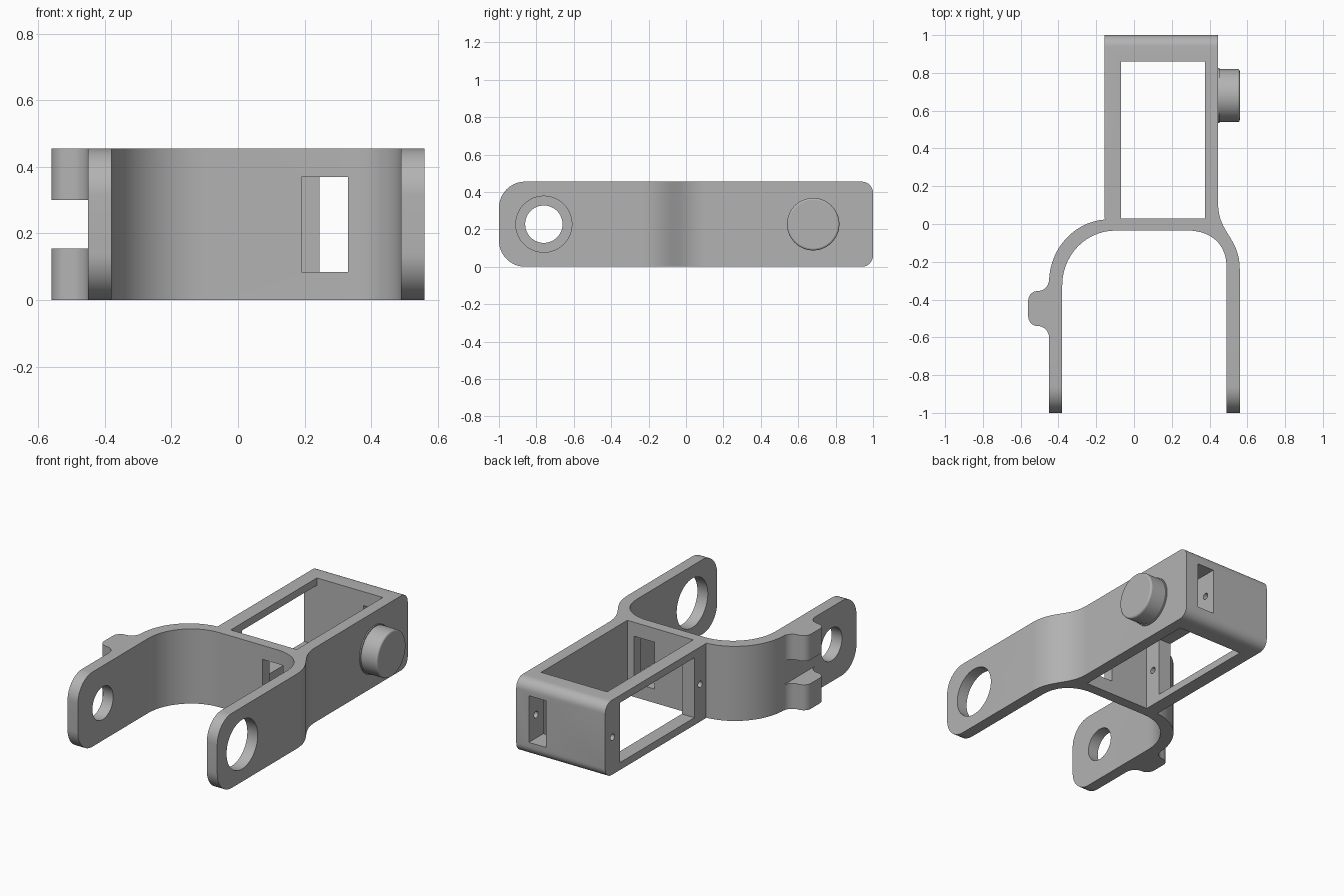
import bpy, bmesh, math
from mathutils import Matrix, Vector

if "Cube" in bpy.data.objects:
    bpy.data.objects.remove(bpy.data.objects["Cube"], do_unlink=True)

HEIGHT = 0.455
MID = HEIGHT / 2

grey = bpy.data.materials.new("matte grey")
grey.use_nodes = True
grey.diffuse_color = (0.45, 0.45, 0.45, 1)
grey.node_tree.nodes["Principled BSDF"].inputs["Base Color"].default_value = (0.45, 0.45, 0.45, 1)


def make(name, bm, helper=False):
    bmesh.ops.recalc_face_normals(bm, faces=bm.faces)
    mesh = bpy.data.meshes.new(name)
    bm.to_mesh(mesh)
    bm.free()
    mesh.materials.append(grey)
    ob = bpy.data.objects.new(name, mesh)
    bpy.context.scene.collection.objects.link(ob)
    if helper:
        ob.hide_render = True
        ob.display_type = 'WIRE'
    return ob


def prism(name, points, depth, place=lambda a, b: (a, b, 0), helper=False):
    """Extrude a closed outline along the given depth vector."""
    bm = bmesh.new()
    face = bm.faces.new([bm.verts.new(place(a, b)) for a, b in points])
    ext = bmesh.ops.extrude_face_region(bm, geom=[face])
    moved = [g for g in ext["geom"] if isinstance(g, bmesh.types.BMVert)]
    bmesh.ops.translate(bm, verts=moved, vec=depth)
    return make(name, bm, helper)


def box(name, x, y, z):
    return prism(name, [(x[0], y[0]), (x[1], y[0]), (x[1], y[1]), (x[0], y[1])],
                 (0, 0, z[1] - z[0]), lambda a, b: (a, b, z[0]), True)


def rod(name, r, x, y, helper=True, steps=48):
    bm = bmesh.new()
    m = Matrix.Translation(((x[0] + x[1]) / 2, y, MID)) @ Matrix.Rotation(math.pi / 2, 4, 'Y')
    bmesh.ops.create_cone(bm, cap_ends=True, segments=steps, radius1=r, radius2=r,
                          depth=x[1] - x[0], matrix=m)
    return make(name, bm, helper)


def arc(cx, cy, rx, ry, start, end, steps=14):
    angles = [math.radians(start + (end - start) * i / steps) for i in range(steps + 1)]
    return [(cx + rx * math.cos(a), cy + ry * math.sin(a)) for a in angles]


def bezier(p0, p1, p2, p3, steps=16):
    p0, p1, p2, p3 = map(Vector, (p0, p1, p2, p3))
    out = []
    for i in range(steps + 1):
        t = i / steps
        u = 1 - t
        out.append(tuple(p0 * u**3 + p1 * 3 * u * u * t + p2 * 3 * u * t * t + p3 * t**3))
    return out


def boolean(target, tool, operation='DIFFERENCE'):
    mod = target.modifiers.new(tool.name, 'BOOLEAN')
    mod.operation = operation
    mod.solver = 'EXACT'
    mod.object = tool


# Plan outline: frame, fork arms and the rounded clip tab
outline = [(-0.155, 1), (-0.155, 0.03)]
outline += arc(-0.13, -0.31, 0.32, 0.335, 94, 180)
outline += arc(-0.51, -0.295, 0.06, 0.06, 0, -90, 8)
outline += arc(-0.51, -0.405, 0.05, 0.05, 90, 180, 8)
outline += arc(-0.51, -0.49, 0.05, 0.05, 180, 270, 8)
outline += arc(-0.51, -0.60, 0.06, 0.06, 90, 0, 8)
outline += [(-0.45, -1), (-0.38, -1)]
outline += arc(-0.10, -0.325, 0.28, 0.29, 180, 90)
outline += bezier((0.30, -0.035), (0.39, -0.04), (0.49, -0.09), (0.49, -0.23))
outline += [(0.49, -1), (0.56, -1)]
outline += bezier((0.56, -0.24), (0.56, -0.07), (0.445, -0.05), (0.445, 0.11))
outline += [(0.445, 1)]
bracket = prism("fork_bracket", outline, (0, 0, HEIGHT))

# Rounded side silhouette trims the arm tips and the rear edges
side = arc(-0.86, 0.14, 0.14, 0.14, 180, 270) + arc(0.94, 0.06, 0.06, 0.06, 270, 360, 8)
side += arc(0.94, HEIGHT - 0.06, 0.06, 0.06, 0, 90, 8)
side += arc(-0.86, HEIGHT - 0.14, 0.14, 0.14, 90, 180)
boolean(bracket, prism("side_trim", side, (2, 0, 0), lambda a, b: (-1, a, b), True), 'INTERSECT')

# Openings, slots, pivot holes and screw holes
cutters = [
    box("frame_opening", (-0.07, 0.375), (0.03, 0.86), (-0.1, 0.6)),
    box("side_window", (-0.3, 0.0), (0.14, 0.859), (0.045, HEIGHT - 0.045)),
    box("front_slot", (0.19, 0.33), (-0.2, 0.2), (0.085, 0.37)),
    box("rear_slot", (0.245, 0.36), (0.8, 1.1), (0.085, 0.37)),
    box("clip_gap", (-0.7, -0.4495), (-0.7, -0.2), (0.155, 0.30)),
    rod("large_pivot_hole", 0.15, (0.3, 0.7), -0.76),
    rod("small_pivot_hole", 0.10, (-0.6, -0.2), -0.76),
    rod("front_screw_hole", 0.02, (-0.3, 0.1), 0.085, steps=20),
    rod("rear_screw_hole", 0.02, (-0.3, 0.41), 0.93, steps=20),
]
for tool in cutters:
    boolean(bracket, tool)

# Round pivot boss with a thin base collar
boss = rod("pivot_boss", 0.14, (0.43, 0.56), 0.68, False, 64)
bevel = boss.modifiers.new("soft rim", 'BEVEL')
bevel.width = 0.01
bevel.segments = 3
bevel.limit_method = 'ANGLE'
collar = rod("boss_collar", 0.146, (0.43, 0.452), 0.68, False, 64)

# Bake the cuts, then smooth the curved walls
bpy.context.view_layer.update()
graph = bpy.context.evaluated_depsgraph_get()
baked = bpy.data.meshes.new_from_object(bracket.evaluated_get(graph))
bracket.modifiers.clear()
bracket.data = baked
for ob in [o for o in bpy.context.scene.objects if o.hide_render]:
    bpy.data.objects.remove(ob, do_unlink=True)
for ob in (bracket, boss, collar):
    bpy.ops.object.select_all(action='DESELECT')
    ob.select_set(True)
    bpy.context.view_layer.objects.active = ob
    bpy.ops.object.shade_smooth_by_angle(angle=math.radians(30))
